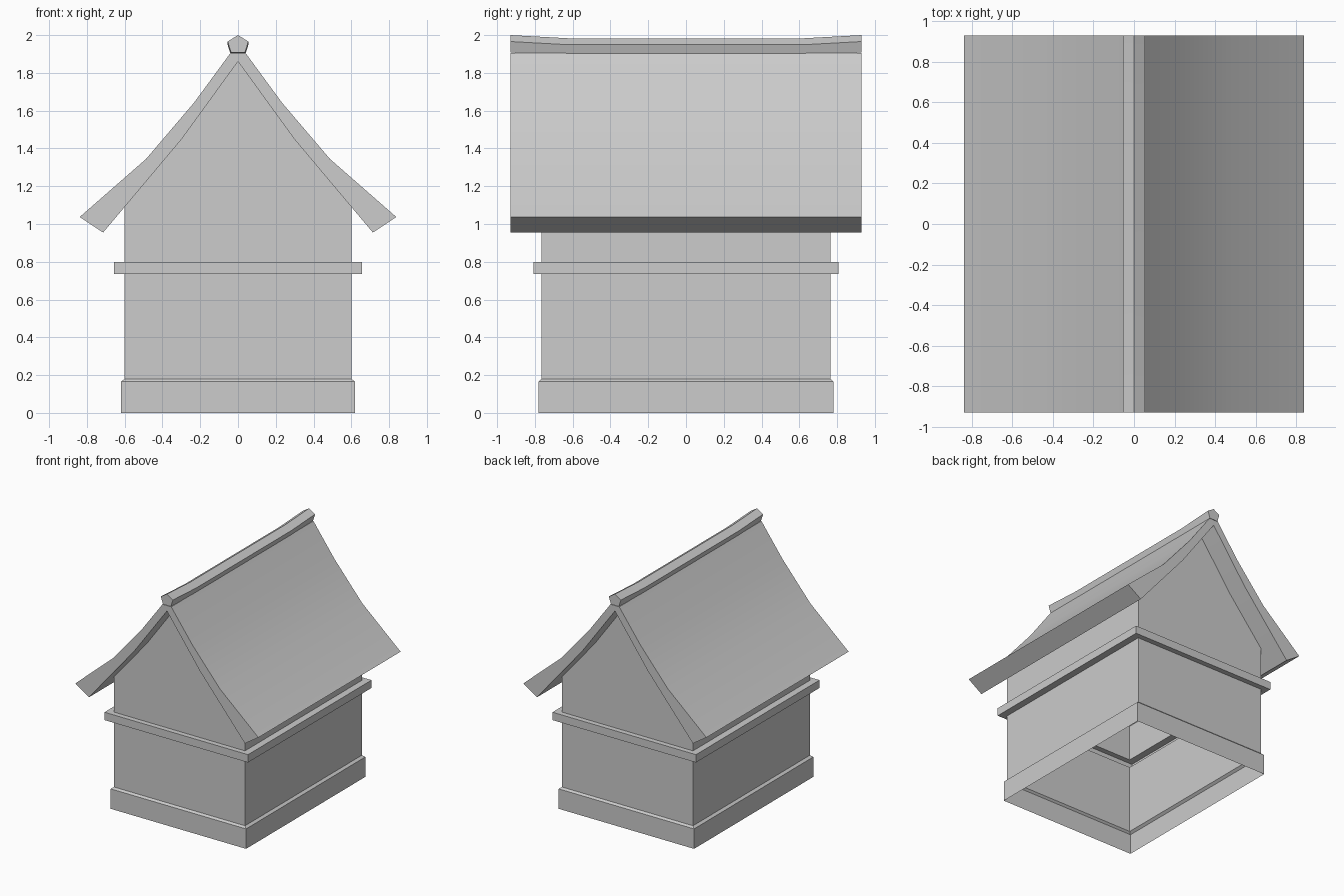
import bpy, bmesh, math

cube = bpy.data.objects.get("Cube")
if cube:
    bpy.data.objects.remove(cube, do_unlink=True)

GREY = (0.604, 0.604, 0.604, 1)
grey = bpy.data.materials.new("plain grey")
grey.use_nodes = True
grey.diffuse_color = GREY
grey.node_tree.nodes["Principled BSDF"].inputs["Base Color"].default_value = GREY


def finish(name, bm):
    """Turn a bmesh into a named, shaded object."""
    bmesh.ops.recalc_face_normals(bm, faces=bm.faces)
    mesh = bpy.data.meshes.new(name)
    bm.to_mesh(mesh)
    bm.free()
    mesh.materials.append(grey)
    obj = bpy.data.objects.new(name, mesh)
    bpy.context.collection.objects.link(obj)
    bpy.ops.object.select_all(action="DESELECT")
    obj.select_set(True)
    bpy.context.view_layer.objects.active = obj
    bpy.ops.object.shade_smooth_by_angle(angle=math.radians(30))
    return obj


def bridge(bm, rings):
    """Join successive closed rings with quads."""
    for a, b in zip(rings, rings[1:]):
        for i in range(len(a)):
            j = (i + 1) % len(a)
            bm.faces.new((a[i], a[j], b[j], b[i]))


def mirrored(half):
    """Complete a right-hand outline with its left-hand half."""
    return half + [(-x, z) for x, z in reversed(half) if x > 0]


def loft(name, outline, stations):
    """Sweep an xz outline along y; each station is (y, lift)."""
    bm = bmesh.new()
    rings = [[bm.verts.new((x, y, z + lift)) for x, z in outline]
             for y, lift in stations]
    bridge(bm, rings)
    bm.faces.new(rings[0])
    bm.faces.new(rings[-1])
    return finish(name, bm)


# Walls: one thin shell, open below, with plinth and band steps
WX, WY, EAVE = 0.60, 0.765, 1.093
steps = [(0.02, 0), (0.02, 0.165), (0, 0.18), (0, 0.735),
         (0.057, 0.735), (0.057, 0.80), (0, 0.80), (0, EAVE)]
bm = bmesh.new()
rings = []
for out, z in steps:
    x, y = WX + out, WY + out * 0.75
    rings.append([bm.verts.new(p) for p in
                  ((-x, -y, z), (x, -y, z), (x, y, z), (-x, y, z))])
bridge(bm, rings)

# Gables rise from the top wall edge to the underside of the roof
top = rings[-1]
for left, right, y in ((top[0], top[1], -WY), (top[3], top[2], WY)):
    peak = [bm.verts.new((x, y, z)) for x, z in
            ((0.30, 1.447), (0, 1.86), (-0.30, 1.447))]
    bm.faces.new([left, right] + peak)
finish("walls", bm)

# Roof: curved thick slopes with flared eaves
roof = mirrored([(0, 1.86), (0.30, 1.447), (0.714, 0.955), (0.838, 1.037),
                 (0.487, 1.344), (0.233, 1.642), (0.04, 1.905)])
loft("roof", roof, [(-0.93, 0), (0.93, 0)])

# Ridge cap: rises towards both ends
ridge = mirrored([(0, 2.0), (0.055, 1.966), (0.037, 1.908)])
loft("ridge_cap", ridge,
     [(-0.93, 0), (-0.62, -0.017), (0.62, -0.017), (0.93, 0)])
